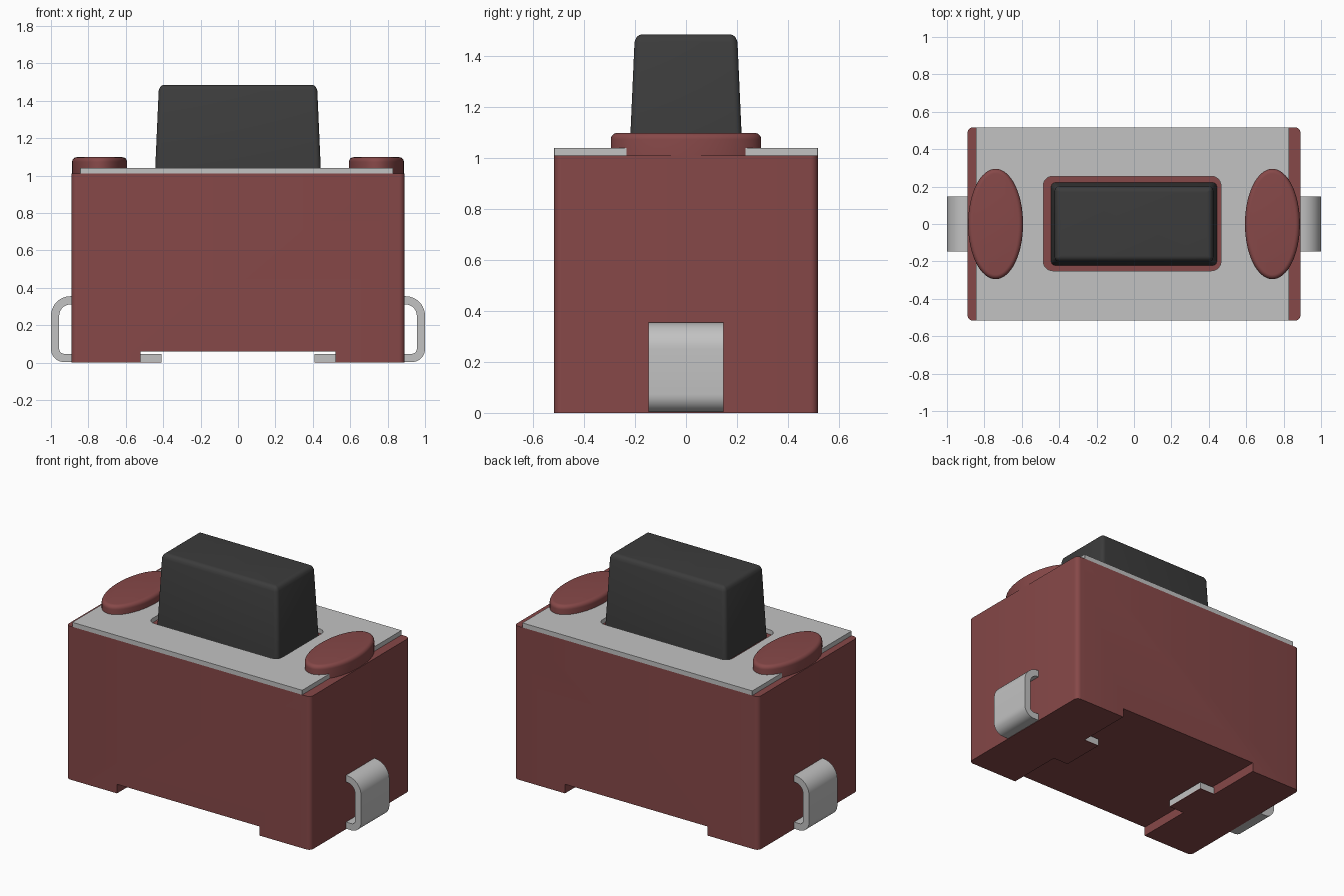
import bpy, bmesh
from math import sin, cos, pi, radians
from mathutils import Vector

cube = bpy.data.objects.get("Cube")
if cube:
    bpy.data.objects.remove(cube, do_unlink=True)


def material(name, color):
    m = bpy.data.materials.new(name)
    m.use_nodes = True
    m.diffuse_color = (*color, 1)
    m.node_tree.nodes["Principled BSDF"].inputs["Base Color"].default_value = (*color, 1)
    return m


RED = material("brick red plastic", (0.24, 0.065, 0.065))
METAL = material("light grey metal", (0.54, 0.54, 0.54))
BLACK = material("charcoal plastic", (0.045, 0.045, 0.045))


def arc(cx, cy, rx, ry, start, end, steps):
    """Points along an elliptical arc, angles in degrees."""
    angles = [radians(start + (end - start) * i / steps) for i in range(steps + 1)]
    return [(cx + rx * cos(a), cy + ry * sin(a)) for a in angles]


def rounded_rect(x0, x1, y0, y1, r, steps=6):
    return (arc(x1 - r, y1 - r, r, r, 0, 90, steps) + arc(x0 + r, y1 - r, r, r, 90, 180, steps)
            + arc(x0 + r, y0 + r, r, r, 180, 270, steps) + arc(x1 - r, y0 + r, r, r, 270, 360, steps))


def loft(name, rings, mat):
    """Skin a stack of matching closed rings and cap both ends."""
    bm = bmesh.new()
    loops = [[bm.verts.new(p) for p in ring] for ring in rings]
    n = len(loops[0])
    for a, b in zip(loops, loops[1:]):
        for i in range(n):
            j = (i + 1) % n
            bm.faces.new((a[i], a[j], b[j], b[i]))
    bm.faces.new(loops[0][::-1])
    bm.faces.new(loops[-1])
    bmesh.ops.recalc_face_normals(bm, faces=bm.faces)
    mesh = bpy.data.meshes.new(name)
    bm.to_mesh(mesh)
    bm.free()
    mesh.materials.append(mat)
    obj = bpy.data.objects.new(name, mesh)
    bpy.context.collection.objects.link(obj)
    return obj


def at_height(points, z):
    return [Vector((x, y, z)) for x, y in points]


def prism(name, points, z0, z1, mat):
    return loft(name, [at_height(points, z0), at_height(points, z1)], mat)


def cut(obj, cutter):
    cutter.hide_render = True
    cutter.hide_set(True)
    mod = obj.modifiers.new("cut", 'BOOLEAN')
    mod.operation = 'DIFFERENCE'
    mod.solver = 'EXACT'
    mod.object = cutter


def smooth(obj):
    bpy.ops.object.select_all(action='DESELECT')
    obj.select_set(True)
    bpy.context.view_layer.objects.active = obj
    bpy.ops.object.shade_smooth_by_angle(angle=radians(35))


# Housing with a channel across the underside
body = prism("housing", rounded_rect(-0.89, 0.89, -0.517, 0.517, 0.03), 0, 1.01, RED)
smooth(body)
channel = prism("channel_cutter", rounded_rect(-0.52, 0.52, -0.7, 0.7, 0.001, 1), -0.1, 0.06, RED)
cut(body, channel)

# Metal cover plate with an opening for the button
cover = prism("cover_plate", rounded_rect(-0.845, 0.83, -0.517, 0.517, 0.002, 1), 1.01, 1.04, METAL)
opening = prism("opening_cutter", rounded_rect(-0.485, 0.465, -0.25, 0.255, 0.05), 0.95, 1.1, METAL)
cut(cover, opening)

# Tapered push button with softened top edges
button_rings = []
for z, hx, hy in ((1.005, 0.444, 0.222), (1.455, 0.424, 0.202)):
    button_rings.append(at_height(rounded_rect(-hx, hx, -hy, hy, 0.025), z))
for x, z in arc(0, 1.455, 0.03, 0.03, 0, 90, 6)[1:]:
    inset = 0.03 - x
    hx, hy = 0.422 - inset, 0.2 - inset
    button_rings.append(at_height(rounded_rect(-hx, hx, -hy, hy, max(0.003, 0.025 - inset)), z))
smooth(loft("push_button", button_rings, BLACK))


# Terminal cross-section: a strip bent out of the wall, down and under
def strip_edge(inset):
    out, top, low = 1 - inset, 0.355 - inset, 0.003 + inset
    r_top, r_low = 0.105 - inset, 0.07 - inset
    return ([(0.8, top)] + arc(out - r_top, top - r_top, r_top, r_top, 90, 0, 10)
            + arc(out - r_low, low + r_low, r_low, r_low, 0, -90, 8) + [(0.41, low)])


section = strip_edge(0) + strip_edge(0.044)[::-1]

for side, label in ((1, "left"), (-1, "right")):
    # Oval boss with a rounded rim
    boss_rings = []
    for inset, z in [(0, 1.0)] + [(0.025 - x, z) for x, z in arc(0, 1.073, 0.025, 0.025, 0, 90, 6)]:
        oval = arc(side * 0.74, 0, 0.147 - inset, 0.295 - inset, 0, 360, 64)[:-1]
        boss_rings.append(at_height(oval, z))
    smooth(loft(label + "_boss", boss_rings, RED))

    smooth(loft(label + "_terminal",
                [[Vector((side * x, y, z)) for x, z in section] for y in (-0.147, 0.147)], METAL))

    # Thin plastic skin beneath the inner end of the terminal
    x0, x1 = sorted((side * 0.41, side * 0.53))
    prism(label + "_terminal_skin", rounded_rect(x0, x1, -0.147, 0.147, 0.001, 1), 0, 0.004, RED)
